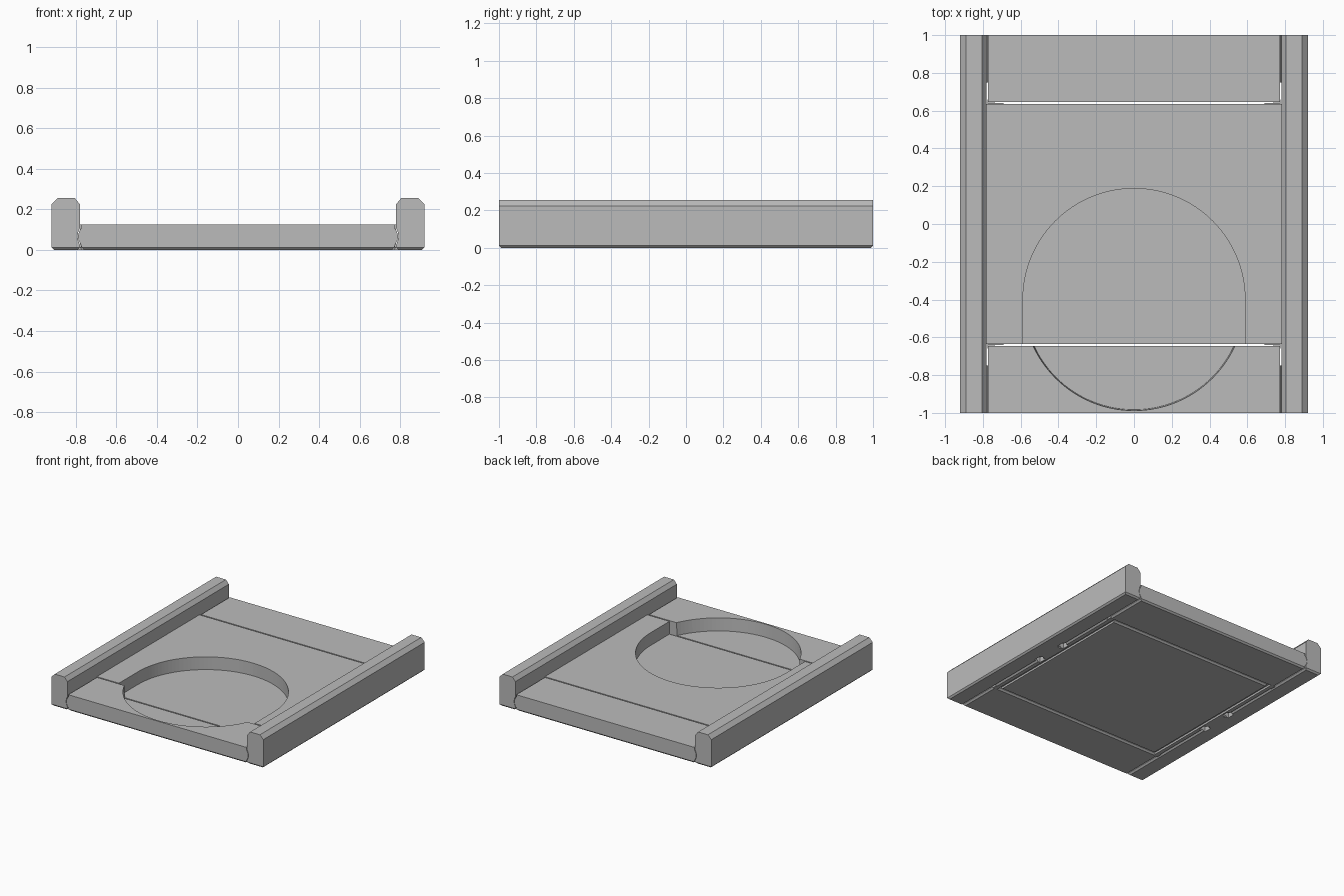
import bpy, bmesh, math

if "Cube" in bpy.data.objects:
    bpy.data.objects.remove(bpy.data.objects["Cube"])

grey = bpy.data.materials.new("plain grey")
grey.use_nodes = True
grey.diffuse_color = (0.5, 0.5, 0.5, 1)
grey.node_tree.nodes["Principled BSDF"].inputs["Base Color"].default_value = (0.5, 0.5, 0.5, 1)

TOP, GAP, EDGE = 0.125, 0.64, 0.78
CENTRE, RADIUS, FLOOR = -0.4, 0.588, 0.025


def finish(name, bm):
    bmesh.ops.recalc_face_normals(bm, faces=bm.faces)
    mesh = bpy.data.meshes.new(name)
    bm.to_mesh(mesh)
    bm.free()
    mesh.materials.append(grey)
    ob = bpy.data.objects.new(name, mesh)
    bpy.context.collection.objects.link(ob)
    return ob


def extrude(name, points, direction, chamfer=0):
    """Extrude a closed 3D outline, optionally chamfering its foot."""
    bm = bmesh.new()
    face = bm.faces.new([bm.verts.new(p) for p in points])
    new = bmesh.ops.extrude_face_region(bm, geom=[face])["geom"]
    bmesh.ops.translate(bm, vec=direction,
                        verts=[v for v in new if isinstance(v, bmesh.types.BMVert)])
    bmesh.ops.recalc_face_normals(bm, faces=bm.faces)
    if chamfer:
        foot = [e for e in bm.edges if all(abs(v.co.z) < 1e-5 for v in e.verts)]
        bmesh.ops.bevel(bm, geom=foot, offset=chamfer, segments=1, affect='EDGES')
    return finish(name, bm)


def box(name, x0, x1, y0, y1, z0, z1, chamfer=0):
    pts = [(x0, y0, z0), (x1, y0, z0), (x1, y1, z0), (x0, y1, z0)]
    return extrude(name, pts, (0, 0, z1 - z0), chamfer)


def cut(target, cutter):
    cutter.hide_render = True
    cutter.hide_viewport = True
    mod = target.modifiers.new("cut", 'BOOLEAN')
    mod.operation, mod.solver, mod.object = 'DIFFERENCE', 'EXACT', cutter


def arc(start, end, depth, steps=10):
    """Shallow bow in x between two heights."""
    return [(EDGE - 0.005 + depth * math.sin(math.pi * i / steps),
             start + (end - start) * i / steps) for i in range(steps + 1)]


def smooth(ob):
    bpy.ops.object.select_all(action='DESELECT')
    ob.select_set(True)
    bpy.context.view_layer.objects.active = ob
    bpy.ops.object.shade_smooth_by_angle(angle=math.radians(25))


# Panels: fixed middle, separate front and back
middle = box("middle_panel", -EDGE, EDGE, -GAP + 0.005, GAP - 0.005, 0, TOP, 0.012)
front = box("front_panel", -0.772, 0.772, -1, -GAP - 0.005, 0, TOP, 0.012)
back = box("back_panel", -0.772, 0.772, GAP + 0.005, 1, 0, TOP, 0.012)

# Arched pocket in the middle panel, round pocket in the front panel
arch = [(RADIUS * math.cos(math.pi * i / 64), CENTRE + RADIUS * math.sin(math.pi * i / 64), FLOOR)
        for i in range(65)]
arch += [(-RADIUS, -0.8, FLOOR), (RADIUS, -0.8, FLOOR)]
cut(middle, extrude("arch_cutter", arch, (0, 0, 0.3)))
bm = bmesh.new()
bmesh.ops.create_cone(bm, cap_ends=True, segments=128, radius1=RADIUS - 0.005,
                      radius2=RADIUS + 0.005, depth=0.2)
bmesh.ops.translate(bm, verts=bm.verts, vec=(0, CENTRE, FLOOR + 0.1))
cut(front, finish("round_cutter", bm))

for side, s in (("left", 1), ("right", -1)):
    # Rail with chamfered top and bowed inner channel
    profile = [(EDGE, 0), (0.92, 0), (0.92, 0.225), (0.89, 0.255), (0.805, 0.255), (EDGE, 0.225)]
    profile += [(max(x, EDGE), z) for x, z in arc(0.118, 0.015, 0.016)]
    rail = extrude(side + "_rail", [(s * x, -1, z) for x, z in profile], (0, 2, 0), 0.012)
    smooth(rail)

    # Shallow groove under the middle panel
    a, b = sorted((s * 0.715, s * 0.738))
    cut(middle, box(side + "_groove_cutter", a, b, -0.7, 0.7, -0.1, 0.015))

    # Solid joint under the seam at mid length
    a, b = sorted((s * 0.762, s * 0.8))
    box(side + "_seam_joint", a, b, -0.09, 0.09, 0.0, 0.02)

    for end, e in (("front", -1), ("back", 1)):
        # Bowed tongue that sits in the rail channel
        y0 = -1 if e < 0 else 0.75
        tongue = [(0.765, 0.105), (0.765, 0.025)] + arc(0.025, 0.105, 0.014)
        t = extrude(f"{end}_{side}_tongue", [(s * x, y0, z) for x, z in tongue], (0, 0.25, 0))
        smooth(t)

        # Small bridge closing the slit near the rail
        a, b = sorted((s * 0.69, s * 0.77))
        c, d = sorted((e * 0.633, e * 0.641))
        box(f"{end}_{side}_bridge", a, b, c, d, 0.03, 0.08)
        a, b = sorted((s * 0.738, s * 0.775))
        c, d = sorted((e * 0.62, e * 0.66))
        box(f"{end}_{side}_slit_foot", a, b, c, d, 0.0, 0.02)

        # Release notch below the seam
        a, b = sorted((s * 0.75, s * 0.805))
        c, d = sorted((e * 0.1, e * 0.16))
        notch = box(f"{end}_{side}_notch_cutter", a, b, c, d, -0.1, 0.04)
        cut(rail, notch)
        cut(middle, notch)

for panel in (middle, front):
    smooth(panel)
